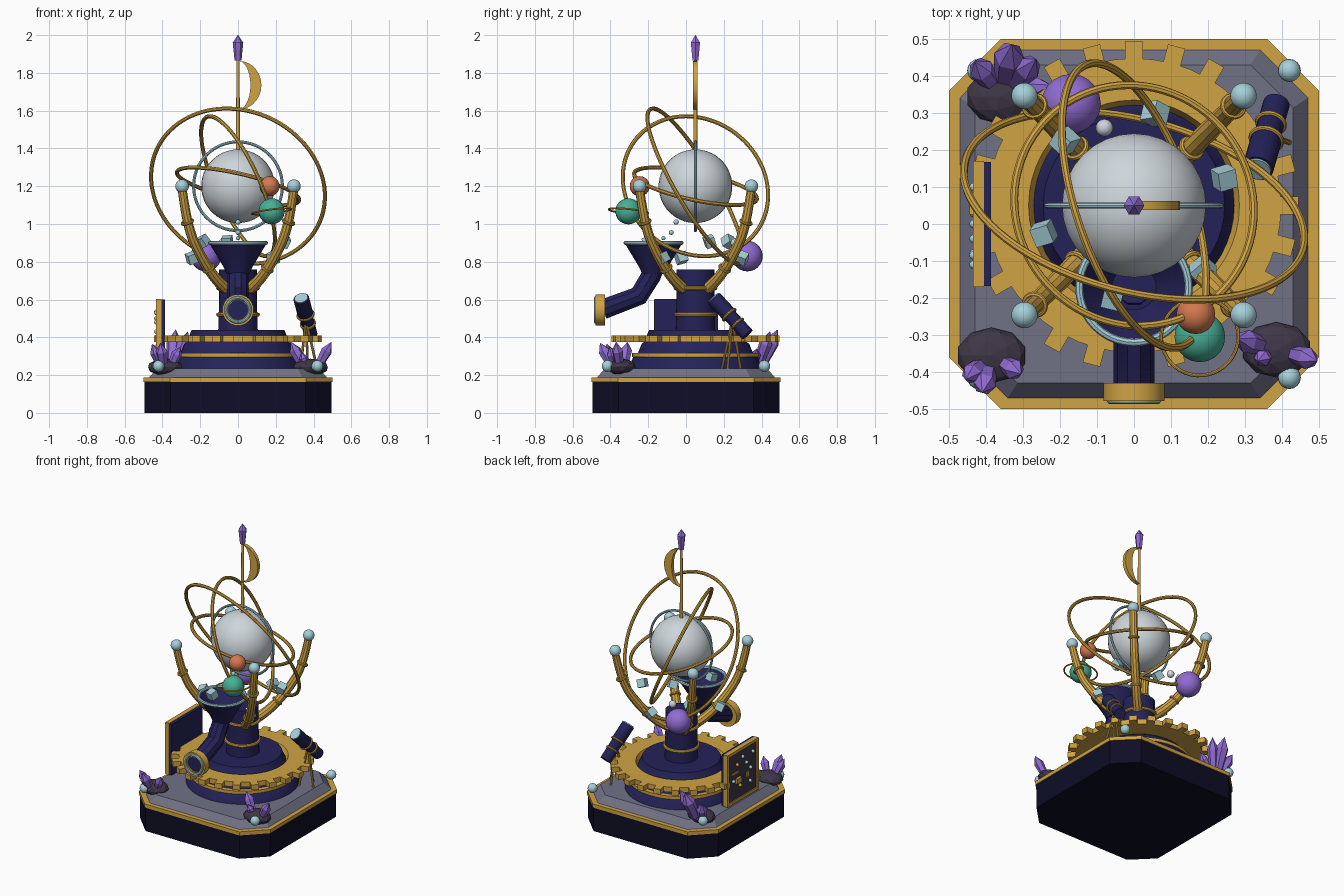
import bpy, bmesh, math
from mathutils import Vector, Matrix

if "Cube" in bpy.data.objects:
    bpy.data.objects.remove(bpy.data.objects["Cube"])

CY = 0.05                      # centre line of the instrument in y
PI2 = 2 * math.pi


def material(name, r, g, b):
    m = bpy.data.materials.new(name)
    lin = [((c / 255 + 0.055) / 1.055) ** 2.4 for c in (r, g, b)]
    m.diffuse_color = (*lin, 1)
    m.use_nodes = True
    m.node_tree.nodes["Principled BSDF"].inputs["Base Color"].default_value = m.diffuse_color
    return m


BLACK = material("midnight", 14, 13, 38)
NAVY = material("navy", 36, 34, 88)
SLATE = material("slate", 112, 114, 134)
GOLD = material("gold", 208, 163, 68)
CYAN = material("pale_cyan", 166, 208, 218)
PEARL = material("pearl", 206, 214, 219)
PURPLE = material("violet", 145, 108, 212)
ORANGE = material("orange", 212, 120, 78)
GREEN = material("green", 70, 176, 150)
ROCK = material("rock", 62, 54, 70)


def finish(name, bm, mat, loc=(0, 0, 0), axis=(0, 0, 1), smooth=True):
    bmesh.ops.recalc_face_normals(bm, faces=bm.faces)
    me = bpy.data.meshes.new(name)
    bm.to_mesh(me)
    bm.free()
    me.materials.append(mat)
    ob = bpy.data.objects.new(name, me)
    bpy.context.collection.objects.link(ob)
    ob.location = loc
    ob.rotation_mode = 'QUATERNION'
    ob.rotation_quaternion = Vector(axis).to_track_quat('Z', 'Y')
    if smooth:
        shade(ob)
    return ob


def shade(ob):
    bpy.ops.object.select_all(action='DESELECT')
    ob.select_set(True)
    bpy.context.view_layer.objects.active = ob
    bpy.ops.object.shade_smooth_by_angle(angle=math.radians(35))


def lathe(name, profile, mat, loc=(0, 0, 0), axis=(0, 0, 1), segs=32, closed=False, smooth=True):
    """Turn an (r, z) profile around the axis."""
    bm = bmesh.new()
    rows = [[bm.verts.new((r * math.cos(PI2 * i / segs), r * math.sin(PI2 * i / segs), z))
             for i in range(segs)] for r, z in profile]
    pairs = list(zip(rows, rows[1:])) + ([(rows[-1], rows[0])] if closed else [])
    for a, b in pairs:
        for i in range(segs):
            j = (i + 1) % segs
            bm.faces.new((a[i], a[j], b[j], b[i]))
    if not closed:
        bm.faces.new(rows[0])
        bm.faces.new(rows[-1])
    return finish(name, bm, mat, loc, axis, smooth)


def hoop(name, R, r, mat, loc, axis=(0, 0, 1), segs=64):
    prof = [(R + r * math.cos(PI2 * k / 8), r * math.sin(PI2 * k / 8)) for k in range(8)]
    return lathe(name, prof, mat, loc, axis, segs, closed=True)


def ball(name, r, mat, loc, segs=20):
    bm = bmesh.new()
    bmesh.ops.create_uvsphere(bm, u_segments=segs, v_segments=segs * 2 // 3, radius=r)
    return finish(name, bm, mat, loc)


def box(name, size, mat, loc, axis=(0, 0, 1)):
    bm = bmesh.new()
    bmesh.ops.create_cube(bm, size=1, matrix=Matrix.Diagonal((*size, 1)))
    return finish(name, bm, mat, loc, axis, False)


def tube(name, pts, radius, mat, taper=1.0, kind='POLY'):
    cu = bpy.data.curves.new(name, 'CURVE')
    cu.dimensions = '3D'
    cu.bevel_depth, cu.bevel_resolution, cu.use_fill_caps = radius, 3, True
    sp = cu.splines.new(kind)
    sp.points.add(len(pts) - 1)
    if kind == 'NURBS':
        sp.order_u, sp.use_endpoint_u, sp.resolution_u = 3, True, 5
    for i, p in enumerate(pts):
        sp.points[i].co = (*p, 1)
        sp.points[i].radius = 1 + (taper - 1) * i / (len(pts) - 1)
    cu.materials.append(mat)
    ob = bpy.data.objects.new(name, cu)
    bpy.context.collection.objects.link(ob)
    bpy.ops.object.select_all(action='DESELECT')
    ob.select_set(True)
    bpy.context.view_layer.objects.active = ob
    bpy.ops.object.convert(target='MESH')
    shade(bpy.context.view_layer.objects.active)


def octagon(name, mat, levels):
    """Square with cut corners, lofted through (half width, corner cut, z) levels."""
    bm = bmesh.new()
    rows = []
    for h, c, z in levels:
        k = h - c
        ring = [(h, -k), (h, k), (k, h), (-k, h), (-h, k), (-h, -k), (-k, -h), (k, -h)]
        rows.append([bm.verts.new((x, y, z)) for x, y in ring])
    for a, b in zip(rows, rows[1:]):
        for i in range(8):
            j = (i + 1) % 8
            bm.faces.new((a[i], a[j], b[j], b[i]))
    bm.faces.new(rows[0])
    bm.faces.new(rows[-1])
    finish(name, bm, mat, smooth=False)


def crystal(name, base, tip, r):
    d = Vector(tip) - Vector(base)
    L = d.length
    lathe(name, [(r * .7, 0), (r, L * .68), (.001, L)], PURPLE, base, d, 6, smooth=False)


# Plinth
octagon("plinth", BLACK, [(.494, .137, 0), (.494, .137, .165)])
octagon("plinth_rim", GOLD, [(.5, .14, .163), (.5, .14, .188)])
octagon("deck", SLATE, [(.472, .13, .186), (.43, .115, .235)])
for sx in (-1, 1):
    for sy in (-1, 1):
        ball("corner_bead", .031, CYAN, (.42 * sx, .415 * sy, .248), 16)

# Stepped drum, gear and column
C = (0, CY, 0)
lathe("drum", [(.355, .23), (.33, .295), (.305, .315), (.285, .365), (.272, .375), (.245, .44)], NAVY, C, segs=48)
lathe("drum_band", [(.30, .297), (.335, .297), (.335, .318), (.30, .318)], GOLD, C, segs=48, closed=True)
lathe("gear", [(.27, .375), (.398, .375), (.398, .41), (.285, .41)], GOLD, C, segs=48, closed=True)
for i in range(24):
    a = PI2 * i / 24
    t = box("gear_tooth", (.06, .048, .035), GOLD, (.415 * math.cos(a), CY + .415 * math.sin(a), .3925))
    t.rotation_mode = 'XYZ'
    t.rotation_euler = (0, 0, a)
lathe("column", [(.105, .43), (.1, .6), (.1, .76)], NAVY, C)
for z in (.52, .66):
    hoop("column_band", .105, .011, GOLD, (0, CY, z), segs=32)

# Four curved arms with bead tips
for sx in (-1, 1):
    for sy in (-1, 1):
        path = [(.065, .66), (.115, .70), (.20, .83), (.27, .99), (.295, 1.18)]
        tube("arm", [(u * sx, CY + u * sy, z) for u, z in path], .032, GOLD, .75, 'NURBS')
        ball("arm_bead", .036, CYAN, (.296 * sx, CY + .296 * sy, 1.2))
        for u, z, du in ((.155, .765, .075), (.268, 1.01, .04)):
            hoop("arm_collar", .029, .008, GOLD, (u * sx, CY + u * sy, z), (du * sx, du * sy, .12), 20)

# Globe and orbit hoops
O = (0, CY, 1.2)
ball("globe", .195, PEARL, O, 32)
hoop("meridian", .235, .008, CYAN, O, (0, 1, 0))
hoop("outer_orbit", .472, .011, GOLD, O, (.22, .84, .49), 80)
hoop("middle_orbit", .402, .011, GOLD, O, (.875, .29, .39), 80)
hoop("inner_orbit", .332, .011, GOLD, O, (.22, .2, .95), 80)

# Planets
ball("orange_planet", .053, ORANGE, (.167, -.245, 1.2))
ball("green_planet", .069, GREEN, (.178, -.305, 1.067))
hoop("planet_ring", .105, .005, GOLD, (.178, -.305, 1.067), (-.12, .1, 1), 40)
ball("violet_planet", .081, PURPLE, (-.17, .325, .83))
ball("small_moon", .024, PEARL, (-.08, .26, .9), 14)

# Mast, crescent pennant and finial
lathe("mast", [(.011, 1.38), (.008, 1.88)], GOLD, C, segs=12)
lathe("finial", [(.018, 1.865), (.028, 1.96), (.001, 2.0)], PURPLE, C, segs=6, smooth=False)
bm = bmesh.new()
n = 14
rows = []
for i in range(n + 1):
    t = math.pi * i / n
    z = 1.735 + .128 * math.cos(t)
    s = math.sin(t)
    rows.append([bm.verts.new((x, y, z)) for x, y in
                 ((-.006 - .118 * s, -.012), (-.004 - .062 * s, -.012),
                  (-.004 - .062 * s, .012), (-.006 - .118 * s, .012))])
for a, b in zip(rows, rows[1:]):
    for i in range(4):
        bm.faces.new((a[i], a[(i + 1) % 4], b[(i + 1) % 4], b[i]))
bm.faces.new(rows[0])
bm.faces.new(rows[-1])
finish("crescent", bm, GOLD, C)

# Funnel, bent pipe and eyepiece flange
F = (0, -.172, 0)
lathe("funnel", [(.06, .735), (.075, .77), (.15, .895), (.14, .895), (.06, .79)], NAVY, F)
hoop("funnel_rim", .148, .011, CYAN, (0, -.172, .9), segs=40)
tube("pipe", [(0, -.165, .78), (0, -.185, .725), (0, -.25, .62), (0, -.44, .548)], .055, NAVY)
E = (0, -.43, .545)
lathe("flange", [(.05, 0), (.083, 0), (.083, .048), (.05, .048)], GOLD, E, (0, -1, 0), closed=True)
lathe("flange_lens", [(.054, .0), (.054, .038)], NAVY, E, (0, -1, 0))
hoop("flange_trim", .064, .009, CYAN, (0, -.478, .545), (0, -1, 0), 32)

# Drops above the funnel
for y, z, r in ((-.052, 1.01, .014), (-.078, .955, .013), (-.12, .925, .011)):
    ball("drop", r, CYAN, (0, y, z), 12)

# Floating cubes
for i in range(6):
    a = math.radians(17 + 60 * i)
    cube = box("floating_cube", (.052, .052, .052), CYAN,
               (.255 * math.cos(a), CY + .255 * math.sin(a), .82 if i % 2 else .907))
    cube.rotation_mode = 'XYZ'
    cube.rotation_euler = (.4 + .3 * i, .35, a)

# Spyglass on a tripod
A, B = Vector((.335, .15, .605)), Vector((.385, .325, .415))
axis = A - B
L = axis.length
lathe("spyglass", [(.036, 0), (.036, L * .5), (.042, L * .55), (.042, L)], NAVY, B, axis, 24)
lathe("spyglass_lens", [(.036, 0), (.036, .006)], CYAN, A, axis, 24)
for f, r in ((.3, .037), (.55, .042)):
    hoop("spyglass_band", r, .007, GOLD, B + axis * f, axis, 24)
for x, y in ((.33, .19), (.42, .22), (.37, .29)):
    tube("tripod_leg", [(.36, .245, .49), (x, y, .23)], .007, GOLD)

# Control board
box("board", (.022, .335, .35), NAVY, (-.398, 0, .425))
for s in (-1, 1):
    box("board_frame_side", (.03, .02, .35), GOLD, (-.42, .16 * s, .425))
    box("board_frame_rail", (.03, .335, .02), GOLD, (-.42, 0, .425 + .168 * s))
box("board_plate", (.022, .31, .33), ROCK, (-.417, 0, .425))
for i, (y, z) in enumerate(((0, .535), (-.04, .48), (-.085, .43), (-.11, .53), (.06, .5), (.1, .4), (.03, .35), (-.08, .34))):
    ball("board_stud", .012, GOLD if i in (4, 6) else CYAN, (-.433, y, z), 10)
box("board_slot", (.008, .07, .012), GOLD, (-.428, .08, .45))

# Rocks and crystal clusters: centre, then crystal tips with radius
clusters = [
    ((-.36, .345), [(-.43, .44, .37, .034), (-.33, .485, .44, .042), (-.265, .445, .43, .036), (-.225, .375, .34, .028)]),
    ((-.385, -.355), [(-.455, -.42, .365, .028), (-.41, -.455, .37, .032), (-.305, -.405, .35, .028)]),
    ((.385, -.34), [(.28, -.31, .375, .032), (.495, -.37, .375, .03), (.335, -.37, .32, .024)]),
]
for (x, y), tips in clusters:
    bm = bmesh.new()
    bmesh.ops.create_icosphere(bm, subdivisions=2, radius=1, matrix=Matrix.Diagonal((.095, .075, .045, 1)))
    finish("rock", bm, ROCK, (x, y, .242), smooth=False)
    for tx, ty, tz, r in tips:
        crystal("crystal", (x + (tx - x) * .3, y + (ty - y) * .3, .235), (tx, ty, tz), r)
